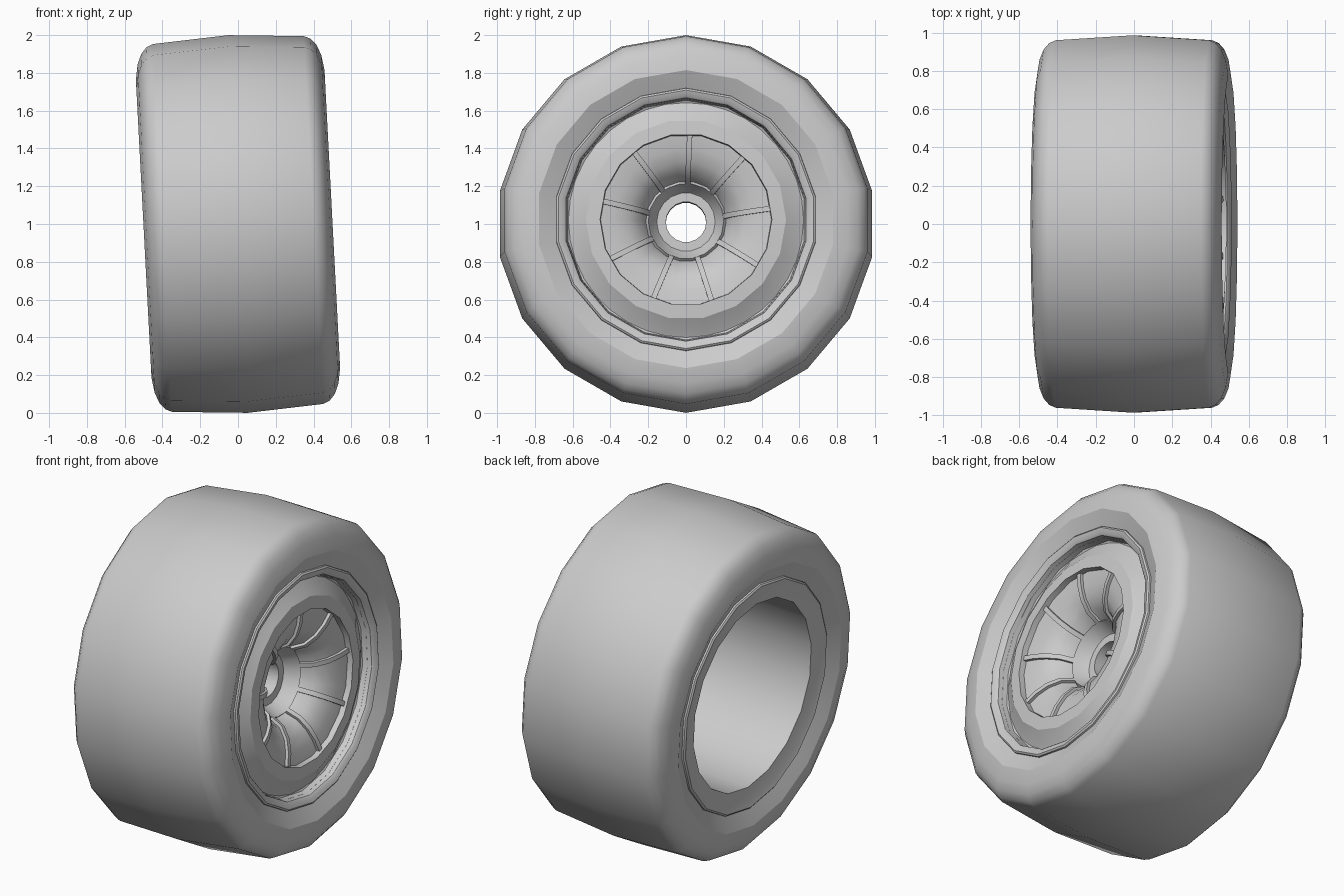
import bpy, bmesh, math
from mathutils import Vector

if "Cube" in bpy.data.objects:
    bpy.data.objects.remove(bpy.data.objects["Cube"], do_unlink=True)

SIDES = 18
CAMBER = math.radians(-3)

grey = bpy.data.materials.new("plain_grey")
grey.use_nodes = True
grey.diffuse_color = (0.6, 0.6, 0.6, 1)
grey.node_tree.nodes["Principled BSDF"].inputs["Base Color"].default_value = grey.diffuse_color


def finish(name, bm):
    """Turn a bmesh into a cambered, shaded wheel part."""
    bmesh.ops.recalc_face_normals(bm, faces=bm.faces)
    mesh = bpy.data.meshes.new(name)
    bm.to_mesh(mesh)
    bm.free()
    mesh.materials.append(grey)
    obj = bpy.data.objects.new(name, mesh)
    bpy.context.collection.objects.link(obj)
    obj.location.z = 1
    obj.rotation_euler.y = CAMBER
    bpy.ops.object.select_all(action='DESELECT')
    obj.select_set(True)
    bpy.context.view_layer.objects.active = obj
    bpy.ops.object.shade_smooth_by_angle(angle=math.radians(29))
    return obj


def polar(x, r, a):
    return Vector((x, r * math.cos(a), r * math.sin(a)))


def revolve(name, profile, turn=0.0):
    """Spin a closed (axial, radius) profile around the axle."""
    bm = bmesh.new()
    step = math.tau / SIDES
    rings = [[bm.verts.new(polar(x, r, math.pi / 2 + (i + turn) * step))
              for x, r in profile] for i in range(SIDES)]
    n = len(profile)
    for i, ring in enumerate(rings):
        after = rings[(i + 1) % SIDES]
        for j in range(n):
            k = (j + 1) % n
            bm.faces.new((ring[j], ring[k], after[k], after[j]))
    return finish(name, bm)


# Tyre: crowned tread, round shoulders, dished sidewalls, same on both sides
half = [(0.40, 0.975), (0.435, 0.96), (0.465, 0.925), (0.487, 0.87),
        (0.50, 0.79), (0.46, 0.70), (0.43, 0.64)]
tyre = [(-x, r) for x, r in reversed(half)] + [(0, 1.001)] + half
revolve("tyre", tyre)

# Rim barrel with a raised lip at each end, open at the back
revolve("rim_barrel", [
    (0.44, 0.70), (0.468, 0.695), (0.475, 0.685), (0.465, 0.655), (0.455, 0.645),
    (0.40, 0.635), (0.37, 0.57), (-0.45, 0.57), (-0.465, 0.655),
    (-0.475, 0.685), (-0.468, 0.695), (-0.44, 0.70)])

# Wheel centre: ridge, step, trumpet-shaped dish, hub cup and axle hole
dish = [(0.425, 0.452), (0.415, 0.38), (0.39, 0.31), (0.345, 0.25), (0.27, 0.213)]
revolve("wheel_centre",
        [(0.39, 0.64), (0.41, 0.60), (0.455, 0.53), (0.46, 0.455)] + dish +
        [(0.285, 0.20), (0.21, 0.163), (0.20, 0.155), (0.20, 0.107), (0.10, 0.107),
         (0.10, 0.16), (0.24, 0.19), (0.32, 0.25), (0.365, 0.31), (0.37, 0.60)],
        turn=0.5)

# Nine thin ribs that follow the dish from the hub to the ridge
WIDTH, HEIGHT = 0.028, 0.02
bm = bmesh.new()
for s in range(9):
    a = math.radians(87.5 + 40 * s)
    radial, side = polar(0, 1, a), polar(0, 1, a + math.pi / 2)
    sections = []
    for i, (x, r) in enumerate(dish):
        x0, r0 = dish[max(i - 1, 0)]
        x1, r1 = dish[min(i + 1, len(dish) - 1)]
        normal = (Vector((r0 - r1, 0, 0)) - radial * (x0 - x1)).normalized()
        base = Vector((x, 0, 0)) + radial * r
        sections.append([bm.verts.new(base + side * u * WIDTH / 2 + normal * h)
                         for u, h in ((-1, -0.015), (-1, HEIGHT), (1, HEIGHT), (1, -0.015))])
    for p, q in zip(sections, sections[1:]):
        for j in range(4):
            k = (j + 1) % 4
            bm.faces.new((p[j], p[k], q[k], q[j]))
    bm.faces.new(sections[0])
    bm.faces.new(sections[-1])
finish("dish_ribs", bm)
